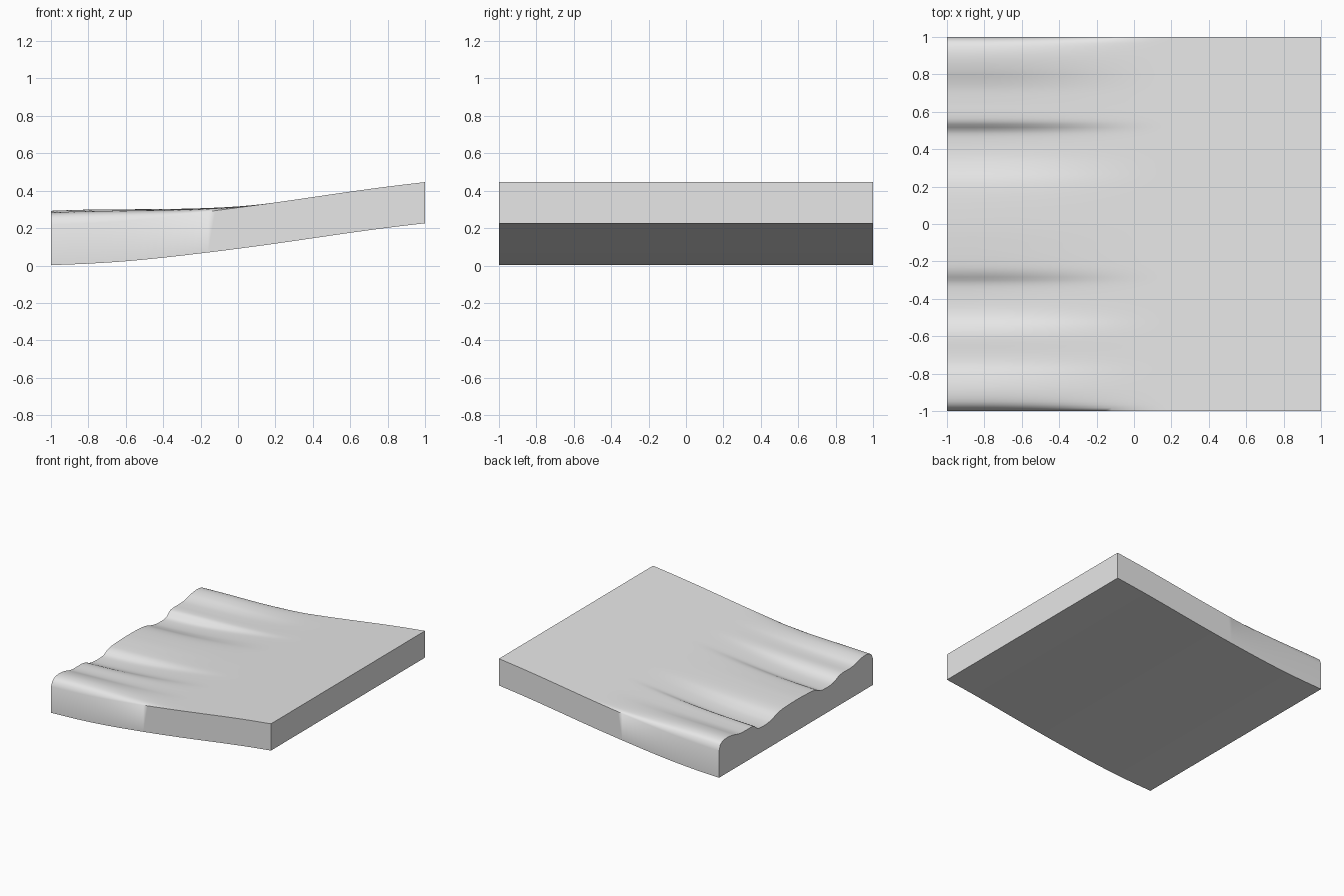
import bpy, bmesh

if "Cube" in bpy.data.objects:
    bpy.data.objects.remove(bpy.data.objects["Cube"])

# Underside height along x, and rippled top height (at x = -1) along y
UNDER = [(-1, .002), (-.8, .01), (-.6, .023), (-.4, .042), (-.2, .065), (0, .09),
         (.2, .117), (.4, .146), (.6, .175), (.8, .202), (1, .226)]
RIPPLE = [(-1, .215), (-.98, .255), (-.95, .274), (-.9, .282), (-.85, .279), (-.8, .269),
          (-.75, .255), (-.7, .25), (-.6, .25), (-.55, .24), (-.5, .219), (-.45, .209),
          (-.36, .208), (-.31, .215), (-.27, .236), (-.23, .247), (-.1, .255), (0, .257),
          (.15, .253), (.23, .243), (.3, .222), (.36, .209), (.45, .206), (.5, .215),
          (.54, .248), (.58, .256), (.65, .257), (.72, .26), (.77, .269), (.82, .282),
          (.88, .29), (.93, .288), (.97, .275), (.985, .26), (1, .22)]
THICK = .22


def smooth_curve(pts, x):
    """Cubic Hermite curve through the points."""
    def slope(i):
        a, b = pts[max(i - 1, 0)], pts[min(i + 1, len(pts) - 1)]
        return (b[1] - a[1]) / (b[0] - a[0])
    i = max(k for k in range(len(pts) - 1) if k == 0 or pts[k][0] <= x + 1e-9)
    (x0, z0), (x1, z1) = pts[i], pts[i + 1]
    h = x1 - x0
    t = (x - x0) / h
    return ((2*t**3 - 3*t*t + 1) * z0 + (t**3 - 2*t*t + t) * h * slope(i)
            + (3*t*t - 2*t**3) * z1 + (t**3 - t*t) * h * slope(i + 1))


def fade(x):
    """Ripples are full at the left end and vanish near x = 0.2."""
    t = min(max((x + .9) / 1.1, 0), 1)
    return 1 - t * t * (3 - 2 * t)


NX, NY = 50, 120
xs = [-1 + 2 * i / NX for i in range(NX + 1)]
ys = [-1 + 2 * j / NY for j in range(NY + 1)]

# Slab: top and bottom grids joined by side walls
bm = bmesh.new()
bottom = [[bm.verts.new((x, y, smooth_curve(UNDER, x))) for y in ys] for x in xs]
top = [[bm.verts.new((x, y, smooth_curve(UNDER, x) + THICK
                      + fade(x) * (smooth_curve(RIPPLE, y) - THICK)))
        for y in ys] for x in xs]
for i in range(NX):
    for j in range(NY):
        for g in (bottom, top):
            bm.faces.new((g[i][j], g[i+1][j], g[i+1][j+1], g[i][j+1]))
    for j in (0, NY):
        bm.faces.new((bottom[i][j], bottom[i+1][j], top[i+1][j], top[i][j]))
for j in range(NY):
    for i in (0, NX):
        bm.faces.new((bottom[i][j], bottom[i][j+1], top[i][j+1], top[i][j]))
bmesh.ops.recalc_face_normals(bm, faces=bm.faces)
mesh = bpy.data.meshes.new("rippled_slab")
bm.to_mesh(mesh)
bm.free()

grey = bpy.data.materials.new("light grey")
grey.diffuse_color = (.8, .8, .8, 1)
grey.use_nodes = True
grey.node_tree.nodes["Principled BSDF"].inputs["Base Color"].default_value = grey.diffuse_color
mesh.materials.append(grey)
slab = bpy.data.objects.new("rippled_slab", mesh)
bpy.context.collection.objects.link(slab)
bpy.context.view_layer.objects.active = slab
slab.select_set(True)
bpy.ops.object.shade_smooth_by_angle(angle=1.05)
